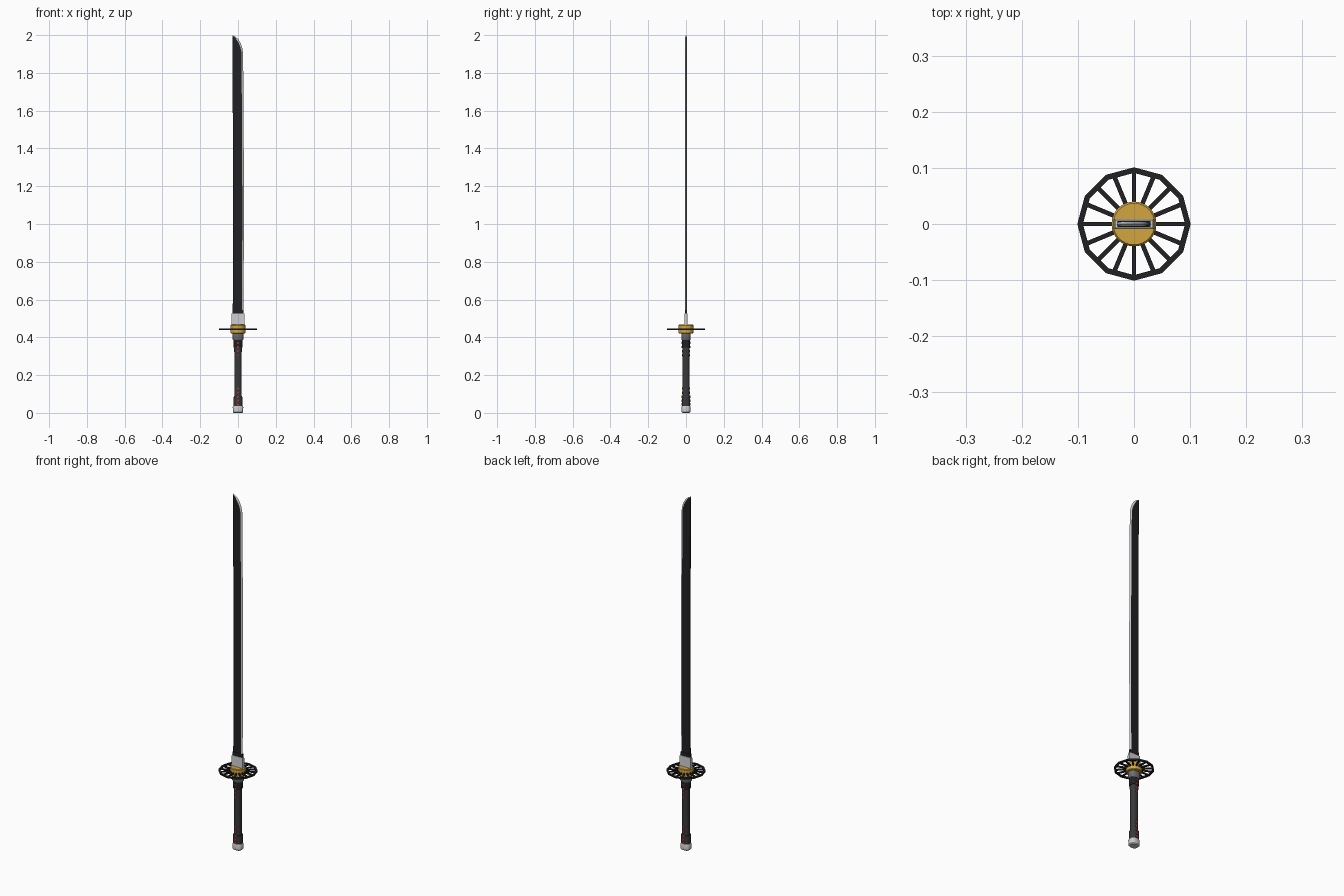
import bpy, bmesh, math
from mathutils import Matrix, Vector

if "Cube" in bpy.data.objects:
    bpy.data.objects.remove(bpy.data.objects["Cube"])

def mat(name, c):
    m = bpy.data.materials.new(name)
    m.diffuse_color = (*c, 1)
    m.use_nodes = True
    m.node_tree.nodes["Principled BSDF"].inputs["Base Color"].default_value = m.diffuse_color
    return m

BLACK = mat("black_steel", (0.015, 0.015, 0.018))
WRAP = mat("dark_wrap", (0.04, 0.04, 0.043))
STEEL = mat("bright_steel", (0.6, 0.6, 0.6))
IRON = mat("dull_iron", (0.16, 0.16, 0.17))
GOLD = mat("gold", (0.65, 0.38, 0.05))
RED = mat("red", (0.6, 0.03, 0.02))

def finish(name, bm, material, smooth=False):
    bmesh.ops.recalc_face_normals(bm, faces=bm.faces)
    me = bpy.data.meshes.new(name)
    bm.to_mesh(me)
    bm.free()
    ob = bpy.data.objects.new(name, me)
    bpy.context.collection.objects.link(ob)
    me.materials.append(material)
    if smooth:
        bpy.context.view_layer.objects.active = ob
        ob.select_set(True)
        bpy.ops.object.shade_smooth_by_angle(angle=math.radians(35))
        ob.select_set(False)
    return ob

def loft(name, rings, material, caps=True, smooth=False, cyclic=False):
    """Skin a list of equal-length point loops."""
    bm = bmesh.new()
    vs = [[bm.verts.new(p) for p in r] for r in rings]
    n = len(rings[0])
    pairs = list(zip(vs, vs[1:])) + ([(vs[-1], vs[0])] if cyclic else [])
    for a, b in pairs:
        for i in range(n):
            j = (i + 1) % n
            bm.faces.new((a[i], a[j], b[j], b[i]))
    if caps and not cyclic:
        bm.faces.new(vs[0])
        bm.faces.new(vs[-1])
    bmesh.ops.remove_doubles(bm, verts=bm.verts, dist=1e-6)
    return finish(name, bm, material, smooth)

def oval(name, levels, material, sides=20, power=1.0):
    """Turned oval part from (half width, half depth, z) levels."""
    def p(v):
        return math.copysign(abs(v) ** power, v)
    angs = [2 * math.pi * i / sides for i in range(sides)]
    return loft(name, [[(rx * p(math.cos(a)), ry * p(math.sin(a)), z) for a in angs]
                       for rx, ry, z in levels], material, smooth=True)

def box(name, size, loc, material, rot=None):
    bm = bmesh.new()
    m = Matrix.Translation(loc) @ (rot or Matrix()) @ Matrix.Diagonal((*size, 1))
    bmesh.ops.create_cube(bm, size=1, matrix=m)
    return finish(name, bm, material)

# Blade: spine x, ridge x, edge x, z (gently bowed, curved point)
stations = []
for i in range(11):
    t = i / 10
    bow = 0.003 * math.sin(math.pi * t)
    stations.append((-0.028 + bow * 0.5 - 0.001 * t, 0.021 + bow - 0.003 * t,
                     0.029 + bow - 0.002 * t, 0.50 + 1.41 * t))
stations += [(-0.029, 0.013, 0.022, 1.935), (-0.0295, 0.004, 0.014, 1.957),
             (-0.0295, -0.010, 0.001, 1.979), (-0.03, -0.021, -0.012, 1.990)]
T = 0.0045
loft("blade_body", [[(s, -T * .6, z), (r, -T, z), (r, T, z), (s, T * .6, z)]
                    for s, r, e, z in stations] +
     [[(-0.03, y, 1.994) for y in (-T * .6, -T * .6, T * .6, T * .6)]], BLACK)
loft("blade_edge", [[(r, -T, z), (e, 0, z), (r, T, z)] for s, r, e, z in stations] +
     [[(-0.03, -T * .6, 1.994), (-0.03, 0, 2.0), (-0.03, T * .6, 1.994)]], STEEL)

# Blade collar, slightly tapered
loft("blade_collar", [[(-w, -d, z), (w, -d, z), (w, d, z), (-w, d, z)]
                      for w, d, z in [(0.039, 0.010, 0.455), (0.035, 0.009, 0.47),
                                      (0.034, 0.007, 0.525)]], STEEL)
box("collar_step", (0.058, 0.011, 0.03), (0, 0, 0.53), BLACK)

# Guard: gold hub, spokes and twelve-sided rim
GZ = 0.443
oval("guard_hub", [(0.037, 0.037, 0.42), (0.04, 0.04, 0.424), (0.04, 0.04, 0.463),
                   (0.037, 0.037, 0.467)], GOLD, 32)
rim = []
for i in range(12):
    a = math.radians(30 * i)
    rim.append([(r * math.cos(a), r * math.sin(a), GZ + dz)
                for r, dz in [(0.091, -.004), (0.101, -.004), (0.101, .004), (0.091, .004)]])
loft("guard_rim", rim, BLACK, cyclic=True)
for i in range(16):
    rot = Matrix.Rotation(math.radians(22.5 * i), 4, 'Z')
    box(f"guard_spoke_{i + 1}", (0.06, 0.008, 0.007), rot @ Vector((0.063, 0, GZ)), BLACK, rot)

# Grip, end collars and pommel
oval("grip_ferrule", [(0.026, 0.022, 0.385), (0.03, 0.025, 0.392), (0.03, 0.025, 0.422)],
     IRON, power=0.75)
oval("grip", [(0.022, 0.019, 0.03), (0.0195, 0.0185, 0.10), (0.019, 0.018, 0.21),
              (0.0195, 0.0185, 0.31), (0.022, 0.02, 0.39)], WRAP, power=0.75)
oval("upper_grip_band", [(0.0235, 0.0215, 0.345), (0.0245, 0.0225, 0.388)], BLACK, power=0.75)
oval("lower_grip_band", [(0.0235, 0.0215, 0.03), (0.0235, 0.0215, 0.085)], WRAP, power=0.75)
oval("pommel", [(0.022, 0.019, 0), (0.027, 0.023, 0.005), (0.028, 0.024, 0.03),
                (0.025, 0.022, 0.036)], STEEL, power=0.75)

# Red diamonds on both flat sides of the grip
diamond = Matrix.Rotation(math.radians(45), 4, 'Y')
for i, z in enumerate((0.305, 0.327, 0.349, 0.371, 0.045, 0.065, 0.085, 0.107, 0.129)):
    depth = 0.047 if (z > 0.34 or z < 0.09) else 0.041
    box(f"grip_diamond_{i + 1}", (0.009, depth, 0.009), (0, 0, z), RED, diamond)
